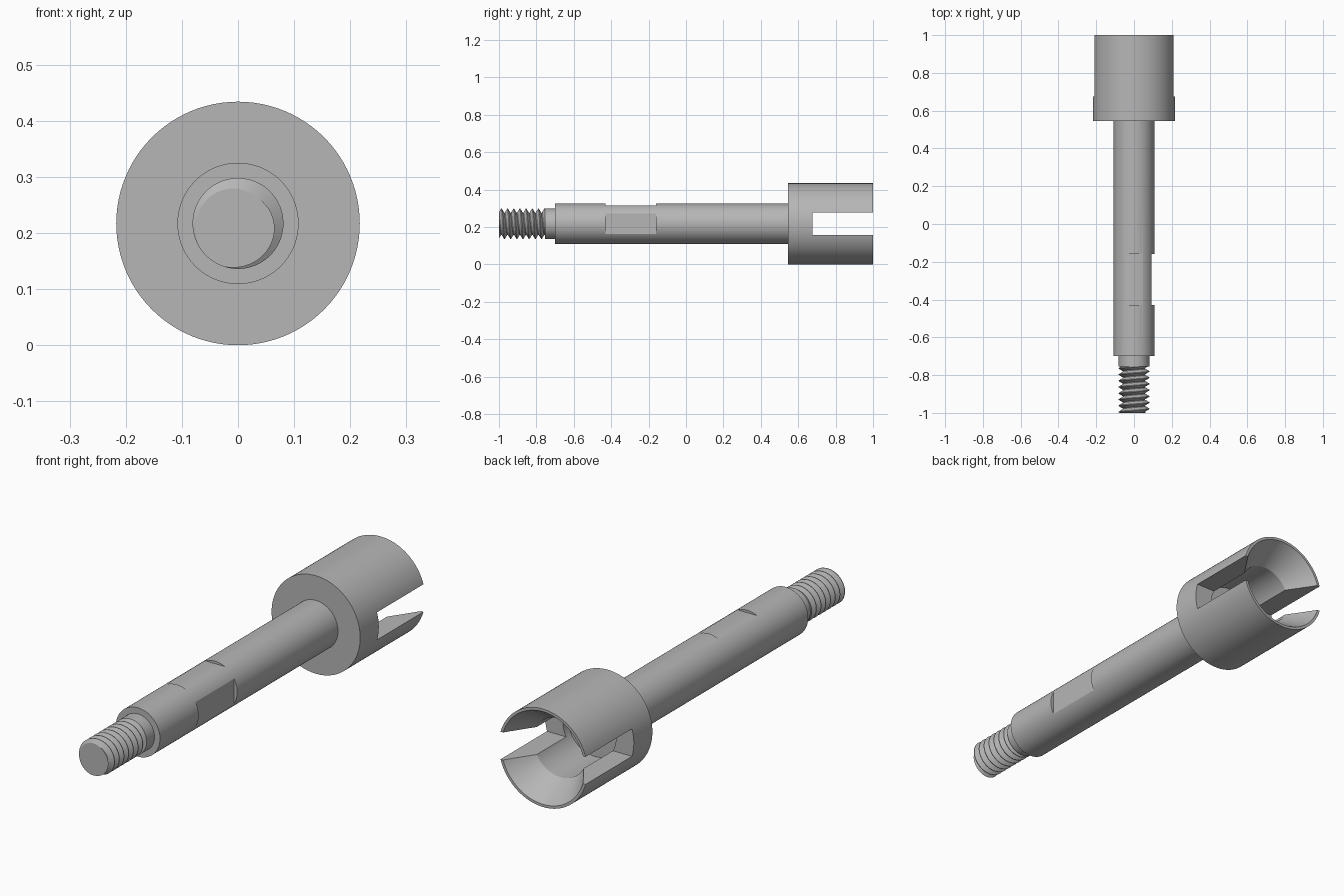
import bpy, bmesh, math

if "Cube" in bpy.data.objects:
    bpy.data.objects.remove(bpy.data.objects["Cube"])

AXIS_Z = 0.217
SIDES = 96

steel = bpy.data.materials.new("grey_steel")
steel.use_nodes = True
GREY = (0.47, 0.47, 0.47, 1)
steel.diffuse_color = GREY
steel.node_tree.nodes["Principled BSDF"].inputs["Base Color"].default_value = GREY


def to_object(name, bm):
    bmesh.ops.remove_doubles(bm, verts=bm.verts, dist=0.00005)
    bmesh.ops.recalc_face_normals(bm, faces=bm.faces)
    mesh = bpy.data.meshes.new(name)
    bm.to_mesh(mesh)
    bm.free()
    mesh.materials.append(steel)
    obj = bpy.data.objects.new(name, mesh)
    bpy.context.collection.objects.link(obj)
    return obj


def activate(obj):
    bpy.ops.object.select_all(action='DESELECT')
    obj.select_set(True)
    bpy.context.view_layer.objects.active = obj


def smooth(obj):
    activate(obj)
    bpy.ops.object.shade_smooth_by_angle(angle=math.radians(25))


def revolve(name, profile):
    """Turn a (radius, y) profile about the long axis."""
    bm = bmesh.new()
    verts = [bm.verts.new((r, y, AXIS_Z)) for r, y in profile]
    edges = [bm.edges.new(pair) for pair in zip(verts, verts[1:])]
    bmesh.ops.spin(bm, geom=verts + edges, cent=(0, 0, AXIS_Z), axis=(0, 1, 0),
                   angle=math.tau, steps=SIDES, use_merge=True)
    return to_object(name, bm)


def cut_box(obj, low, high):
    """Subtract an axis-aligned box from a part."""
    bm = bmesh.new()
    bmesh.ops.create_cube(bm, size=1)
    for v in bm.verts:
        v.co = [(a + b) / 2 + c * (b - a) for a, b, c in zip(low, high, v.co)]
    cutter = to_object("cutter", bm)
    cutter.hide_render = True
    mod = obj.modifiers.new("cut", 'BOOLEAN')
    mod.operation = 'DIFFERENCE'
    mod.solver = 'EXACT'
    mod.object = cutter
    activate(obj)
    bpy.ops.object.modifier_apply(modifier=mod.name)
    bpy.data.objects.remove(cutter)


# Drive cup: flared mouth, straight bore, one slot across both walls
cup = revolve("drive_cup", [(0, 0.545), (0.217, 0.545), (0.217, 1), (0.205, 1),
                            (0.13, 0.88), (0.13, 0.64), (0, 0.64)])
cut_box(cup, (-0.4, 0.675, AXIS_Z - 0.061), (0.4, 1.1, AXIS_Z + 0.061))
smooth(cup)

# Shaft with two wrench flats, on the top and on one side
shaft = revolve("shaft", [(0, -0.70), (0.108, -0.70), (0.108, 0.56), (0, 0.56)])
cut_box(shaft, (-0.2, -0.43, AXIS_Z + 0.097), (0.2, -0.16, AXIS_Z + 0.2))
cut_box(shaft, (0.093, -0.43, AXIS_Z - 0.2), (0.2, -0.16, AXIS_Z + 0.2))
smooth(shaft)

# Plain neck between the shaft and the thread
smooth(revolve("neck", [(0, -0.755), (0.081, -0.755), (0.081, -0.69), (0, -0.69)]))

# Helical thread
START, END, PITCH, PHASE = -1.0, -0.755, 0.033, 0.6
CREST, ROOT = 0.081, 0.059
KNOTS = (0, 0.1, 0.5, 0.6)


def thread_radius(f):
    f %= 1
    if f < KNOTS[1]:
        return CREST
    if f < KNOTS[2]:
        return CREST + (ROOT - CREST) * (f - KNOTS[1]) / (KNOTS[2] - KNOTS[1])
    if f < KNOTS[3]:
        return ROOT
    return ROOT + (CREST - ROOT) * (f - KNOTS[3]) / (1 - KNOTS[3])


bm = bmesh.new()
turns = int((END - START) / PITCH) + 4
rows = []
for turn in range(-2, turns):
    for knot in KNOTS:
        row = []
        for i in range(SIDES + 1):
            part = i / SIDES
            y = START + PITCH * (turn + knot - part + PHASE)
            y = min(max(y, START), END)
            r = thread_radius((y - START) / PITCH + part - PHASE)
            a = part * math.tau
            row.append(bm.verts.new((r * math.cos(a), y, AXIS_Z + r * math.sin(a))))
        rows.append(row)
for lower, upper in zip(rows, rows[1:]):
    for i in range(SIDES):
        bm.faces.new((lower[i], lower[i + 1], upper[i + 1], upper[i]))
bmesh.ops.remove_doubles(bm, verts=bm.verts, dist=0.00005)
# Flat end faces
for y_end in (START, END):
    rim = [e for e in bm.edges if e.is_boundary
           and all(abs(v.co.y - y_end) < 0.0005 for v in e.verts)]
    bmesh.ops.contextual_create(bm, geom=rim)
smooth(to_object("thread", bm))
